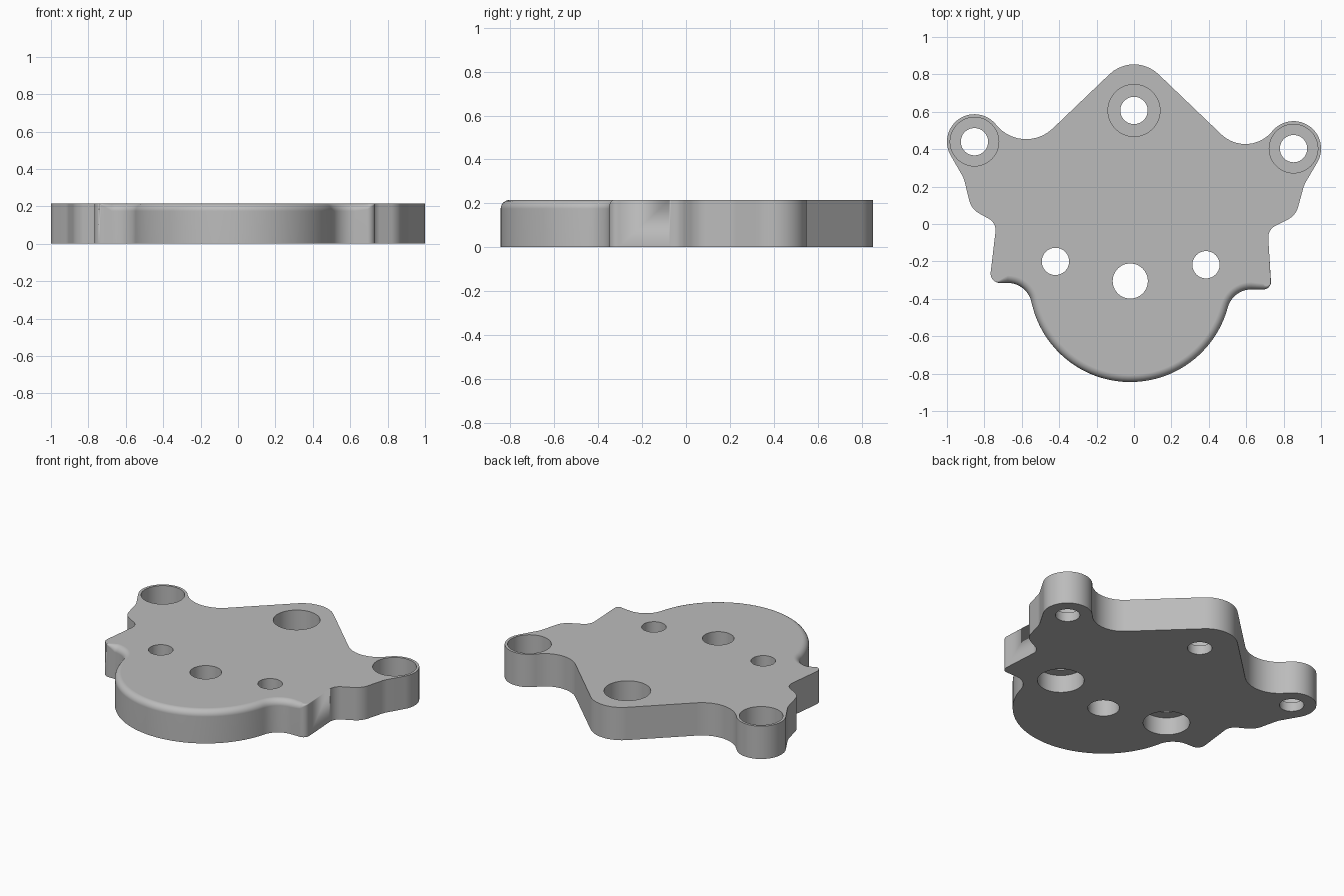
import bpy, bmesh, math
from mathutils import Vector

HEIGHT, FILLET, STEPS = 0.215, 0.04, 6

if "Cube" in bpy.data.objects:
    bpy.data.objects.remove(bpy.data.objects["Cube"], do_unlink=True)

grey = bpy.data.materials.new("machined_grey")
grey.use_nodes = True
grey.diffuse_color = (0.5, 0.5, 0.5, 1)
grey.node_tree.nodes["Principled BSDF"].inputs["Base Color"].default_value = (0.5, 0.5, 0.5, 1)


def arc(cx, cy, r, start, end, n):
    """Points along an arc, with no corner rounding."""
    angles = [math.radians(start + (end - start) * i / n) for i in range(n + 1)]
    return [(cx + r * math.cos(a), cy + r * math.sin(a), 0) for a in angles]


def rounded(corners, n=10):
    """Replace every corner that has a radius with a tangent arc."""
    points = []
    for i, (x, y, r) in enumerate(corners):
        p = Vector((x, y))
        if r == 0:
            points.append(p)
            continue
        to_prev = Vector(corners[i - 1][:2]) - p
        to_next = Vector(corners[(i + 1) % len(corners)][:2]) - p
        a, b = to_prev.normalized(), to_next.normalized()
        half = a.angle(b) / 2
        reach = min(r / math.tan(half), to_prev.length, to_next.length)
        r = reach * math.tan(half)
        centre = p + (a + b).normalized() * (r / math.sin(half))
        u, v = p + a * reach - centre, p + b * reach - centre
        sweep = u.angle(v)
        for k in range(n + 1):
            t = k / n
            points.append(centre + (u * math.sin((1 - t) * sweep)
                                    + v * math.sin(t * sweep)) / math.sin(sweep))
    clean = [p for i, p in enumerate(points) if (p - points[i - 1]).length > 1e-3]
    return clean


def new_object(name, bm):
    bmesh.ops.recalc_face_normals(bm, faces=bm.faces)
    mesh = bpy.data.meshes.new(name)
    bm.to_mesh(mesh)
    bm.free()
    mesh.materials.append(grey)
    obj = bpy.data.objects.new(name, mesh)
    bpy.context.collection.objects.link(obj)
    return obj


def skin(bm, rings):
    """Join stacked rings into a closed solid."""
    for low, high in zip(rings, rings[1:]):
        for i in range(len(low)):
            bm.faces.new((low[i - 1], low[i], high[i], high[i - 1]))
    bm.faces.new(rings[0][::-1])
    bm.faces.new(rings[-1])


# Plate outline, counter-clockwise from the round front
corners = arc(-0.02, -0.305, 0.54, 193, 344, 48)
corners += [(0.529, -0.35, 0.13), (0.735, -0.35, 0.04), (0.715, -0.03, 0.07),
            (0.865, 0.045, 0.11), (0.91, 0.21, 0.15)]
corners += arc(0.853, 0.403, 0.147, -30, 140, 28)
corners += [(0.61, 0.342, 0.185), (0, 0.926, 0.189), (-0.593, 0.359, 0.205)]
corners += arc(-0.853, 0.44, 0.147, 40, 210, 28)
corners += [(-0.91, 0.245, 0.15), (-0.87, 0.08, 0.11), (-0.735, 0.005, 0.07),
            (-0.773, -0.315, 0.05), (-0.572, -0.315, 0.13)]
outline = rounded(corners)


def front_fillet(p):
    """Top rounding runs along the front and fades out at the side tabs."""
    return FILLET * max(0, min(1, (0.74 - abs(p.x)) / 0.06)) if p.y < -0.3 else 0


# Plate body with the front top edge rounded
bm = bmesh.new()
rings = [[bm.verts.new((p.x, p.y, 0)) for p in outline]]
for k in range(STEPS + 1):
    a = math.pi / 2 * k / STEPS
    ring = []
    for i, p in enumerate(outline):
        along = (outline[(i + 1) % len(outline)] - outline[i - 1]).normalized()
        r = front_fillet(p)
        q = p + Vector((-along.y, along.x)) * r * (1 - math.cos(a))
        ring.append(bm.verts.new((q.x, q.y, HEIGHT - r * (1 - math.sin(a)))))
    rings.append(ring)
skin(bm, rings)
bmesh.ops.remove_doubles(bm, verts=bm.verts, dist=1e-5)
plate = new_object("mounting_plate", bm)

# Hole cutters: x, y, radius at the bottom, radius at the top, step height
holes = [(-0.853, 0.44, 0.073, 0.13, 0.06), (0.853, 0.403, 0.073, 0.13, 0.06),
         (0, 0.607, 0.073, 0.139, 0.06), (-0.02, -0.305, 0.094, 0.094, 0.1),
         (-0.42, -0.2, 0.139, 0.073, 0.115), (0.385, -0.218, 0.139, 0.073, 0.115)]
bm = bmesh.new()
for x, y, low, high, step in holes:
    levels = [(low, -0.1), (low, step), (high, step), (high, HEIGHT + 0.1)]
    if low == high:
        levels = [levels[0], levels[-1]]
    skin(bm, [[bm.verts.new(v[:2] + (z,)) for v in arc(x, y, r, 0, 352.5, 47)]
              for r, z in levels])
cutter = new_object("hole_cutter", bm)
cut = plate.modifiers.new("holes", "BOOLEAN")
cut.object, cut.solver = cutter, "EXACT"

# Bake the holes, discard the cutter and smooth the curved walls
bpy.context.view_layer.objects.active = plate
for obj in bpy.context.selected_objects:
    obj.select_set(False)
plate.select_set(True)
bpy.ops.object.modifier_apply(modifier=cut.name)
bpy.data.objects.remove(cutter, do_unlink=True)
bpy.ops.object.shade_smooth_by_angle(angle=math.radians(30))
weighted = plate.modifiers.new("clean_normals", "WEIGHTED_NORMAL")
weighted.keep_sharp = True
